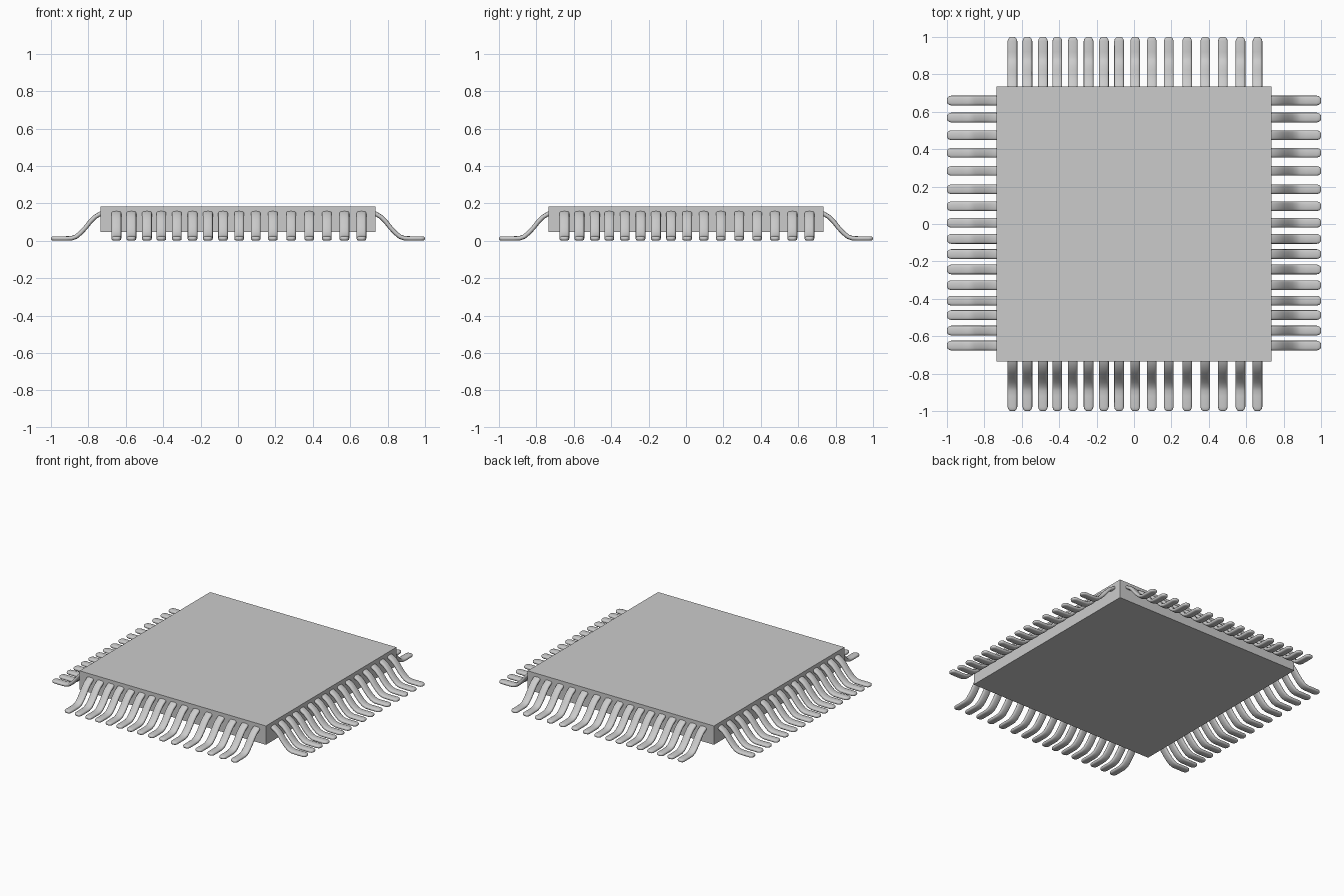
import bpy, bmesh, math

if "Cube" in bpy.data.objects:
    bpy.data.objects.remove(bpy.data.objects["Cube"])

# lead offsets along each side, lead centre line (outward, height)
OFFSETS = [-0.65, -0.57, -0.487, -0.41, -0.327, -0.243, -0.161, -0.08,
           0.006, 0.095, 0.186, 0.284, 0.381, 0.475, 0.569, 0.66]
PATH = [(0.70, 0.157), (0.735, 0.145), (0.765, 0.127), (0.79, 0.102),
        (0.815, 0.07), (0.84, 0.043), (0.865, 0.022), (0.89, 0.013),
        (0.92, 0.012), (0.978, 0.012), (0.990, 0.012), (0.997, 0.012), (1.0, 0.012)]
TIP = {-3: (0.86, 0.9), -2: (0.62, 0.7), -1: (0.36, 0.4)}
HALF_W, HALF_T, SIDES = 0.026, 0.012, 16


def finish(bm, name):
    bmesh.ops.recalc_face_normals(bm, faces=bm.faces)
    mesh = bpy.data.meshes.new(name)
    bm.to_mesh(mesh)
    bm.free()
    ob = bpy.data.objects.new(name, mesh)
    bpy.context.collection.objects.link(ob)
    return ob


def add_lead(bm, s, place):
    """Sweep a flattened round section along the gull-wing path."""
    n = len(PATH)
    rings = []
    for i, (d, z) in enumerate(PATH):
        a, b = PATH[max(i - 1, 0)], PATH[min(i + 1, n - 1)]
        t = math.atan2(b[1] - a[1], b[0] - a[0])
        kw, kt = TIP.get(i - n, (1, 1))
        ring = []
        for k in range(SIDES):
            ang = 2 * math.pi * k / SIDES
            c, q = math.cos(ang), math.sin(ang)
            u = math.copysign(abs(c) ** 0.7, c) * HALF_W * kw
            v = math.copysign(abs(q) ** 0.7, q) * HALF_T * kt
            ring.append(bm.verts.new(place(d - v * math.sin(t), s + u, z + v * math.cos(t))))
        rings.append(ring)
    for r0, r1 in zip(rings, rings[1:]):
        for k in range(SIDES):
            j = (k + 1) % SIDES
            bm.faces.new((r0[k], r0[j], r1[j], r1[k]))
    bm.faces.new(rings[0])
    bm.faces.new(rings[-1])


# package body
bm = bmesh.new()
bmesh.ops.create_cube(bm, size=1)
for v in bm.verts:
    v.co = (v.co.x * 1.468, v.co.y * 1.468, v.co.z * 0.134 + 0.115)
finish(bm, "chip_body")

# rows of leads on the four sides
rows = {
    "right_leads": lambda d, s, z: (d, s, z),
    "left_leads": lambda d, s, z: (-d, s, z),
    "back_leads": lambda d, s, z: (s, d, z),
    "front_leads": lambda d, s, z: (s, -d, z),
}
for name, place in rows.items():
    bm = bmesh.new()
    for s in OFFSETS:
        add_lead(bm, s, place)
    ob = finish(bm, name)
    bpy.ops.object.select_all(action='DESELECT')
    ob.select_set(True)
    bpy.context.view_layer.objects.active = ob
    bpy.ops.object.shade_smooth_by_angle(angle=math.radians(50))
